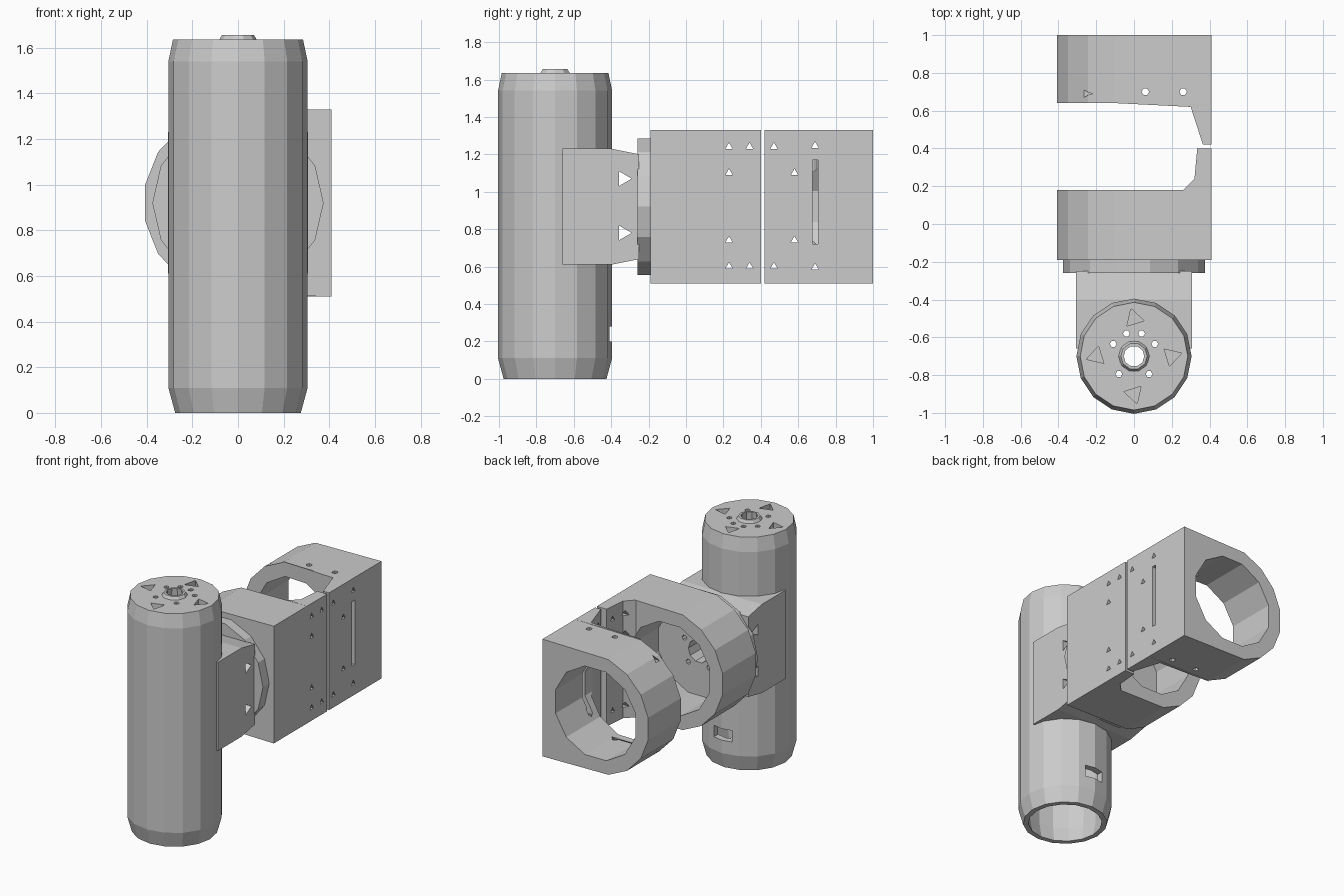
import bpy, bmesh
from math import sin, cos, pi, radians

if "Cube" in bpy.data.objects:
    bpy.data.objects.remove(bpy.data.objects["Cube"])

TUBE_Y = -0.70      # centre of the upright tube
ZC = 0.92           # height of the sideways axis


def make(name, bm):
    bmesh.ops.recalc_face_normals(bm, faces=bm.faces)
    me = bpy.data.meshes.new(name)
    bm.to_mesh(me)
    bm.free()
    ob = bpy.data.objects.new(name, me)
    bpy.context.collection.objects.link(ob)
    return ob


def prism(name, pts, axis, a, b):
    """Extrude a 2D outline along an axis from a to b."""
    put = {'x': lambda u, v, t: (t, u, v),
           'y': lambda u, v, t: (u, t, v),
           'z': lambda u, v, t: (u, v, t)}[axis]
    bm = bmesh.new()
    lo = [bm.verts.new(put(u, v, a)) for u, v in pts]
    hi = [bm.verts.new(put(u, v, b)) for u, v in pts]
    bm.faces.new(lo)
    bm.faces.new(hi)
    n = len(pts)
    for i in range(n):
        j = (i + 1) % n
        bm.faces.new((lo[i], lo[j], hi[j], hi[i]))
    return make(name, bm)


def circle(r, n, u=0.0, v=0.0, turn=0.0):
    return [(u + r * cos(turn + 2 * pi * i / n), v + r * sin(turn + 2 * pi * i / n)) for i in range(n)]


def rect(u0, u1, v0, v1):
    return [(u0, v0), (u1, v0), (u1, v1), (u0, v1)]


def lathe(name, profile, n, y):
    """Revolve a closed (radius, z) profile about a vertical axis."""
    bm = bmesh.new()
    rings = [[bm.verts.new((r * cos(2 * pi * i / n), y + r * sin(2 * pi * i / n), z))
              for i in range(n)] for r, z in profile]
    for k in range(len(rings)):
        p, q = rings[k], rings[(k + 1) % len(rings)]
        for i in range(n):
            j = (i + 1) % n
            bm.faces.new((p[i], p[j], q[j], q[i]))
    return make(name, bm)


def cut(ob, pts, axis, a, b):
    tool = prism("cutter", pts, axis, a, b)
    tool.hide_render = True
    mod = ob.modifiers.new("cut", 'BOOLEAN')
    mod.operation = 'DIFFERENCE'
    mod.solver = 'EXACT'
    mod.object = tool
    bpy.context.view_layer.objects.active = ob
    bpy.ops.object.modifier_apply(modifier=mod.name)
    bpy.data.objects.remove(tool, do_unlink=True)


# Upright hollow tube, open below and capped above
tube = lathe("upright_tube", [(0.24, 0.0), (0.275, 0.0), (0.305, 0.11), (0.305, 1.54),
                              (0.285, 1.635), (0.08, 1.635), (0.08, 1.56), (0.26, 1.56),
                              (0.26, 0.11)], 16, TUBE_Y)
# small bolt holes in the cap
bolts = [(s * x, y) for s in (-1, 1) for x, y in ((0.11, 0.065), (0.04, 0.12), (0.08, -0.095))]
for x, y in bolts:
    cut(tube, circle(0.018, 6, x, TUBE_Y + y), 'z', 1.5, 1.7)
# four screw pockets in the cap
for k in range(4):
    a = k * pi / 2
    cut(tube, circle(0.055, 3, 0.20 * cos(a), TUBE_Y + 0.20 * sin(a), a + 0.3), 'z', 1.585, 1.7)
# cable slot low on the back
cut(tube, rect(-0.07, 0.07, 0.2, 0.28), 'y', -0.5, -0.3)

# Raised ring on the cap
lathe("cap_ring", [(0.085, 1.63), (0.07, 1.655), (0.055, 1.655), (0.06, 1.58), (0.085, 1.58)], 10, TUBE_Y)

# Hollow square neck, shaped to fit the tube
neck = prism("neck", [(-0.66, 0.61), (-0.40, 0.61), (-0.25, 0.64), (-0.25, 1.20),
                      (-0.40, 1.23), (-0.66, 1.23)], 'x', -0.307, 0.307)
cut(neck, circle(0.285, 16, 0, TUBE_Y), 'z', 0.3, 1.5)
cut(neck, rect(-0.24, 0.24, 0.69, 1.15), 'y', -0.6, -0.2)
for z in (0.78, 1.07):
    cut(neck, circle(0.045, 3, -0.335, z), 'x', -0.5, 0.5)

# Round flange between neck and front clamp
flange = prism("flange", circle(0.375, 14, 0, ZC), 'y', -0.26, -0.18)

# Two clamp blocks: square on the right, rounded on the left
outline = [(0.41, ZC - 0.41), (0.41, ZC + 0.41)]
outline += [(0.415 * cos(radians(104 + 152 * i / 7)), ZC + 0.415 * sin(radians(104 + 152 * i / 7)))
            for i in range(8)]
front_clamp = prism("front_clamp", outline, 'y', -0.19, 0.18)
rear_clamp = prism("rear_clamp", outline, 'y', 0.64, 1.0)

# Joining plates on the right side
front_plate = prism("front_plate", [(0.41, 0.18), (0.41, 0.40), (0.335, 0.40), (0.32, 0.24),
                                    (0.26, 0.18)], 'z', ZC - 0.41, ZC + 0.41)
rear_plate = prism("rear_plate", [(0.41, 0.64), (0.41, 0.42), (0.365, 0.42), (0.30, 0.62),
                                  (-0.1, 0.64)], 'z', ZC - 0.41, ZC + 0.41)

# Bores through the clamps
bore = circle(0.32, 12, 0, ZC, pi / 12)
cut(front_clamp, bore, 'y', -0.14, 0.3)
cut(front_plate, bore, 'y', 0.1, 0.5)
cut(rear_clamp, bore, 'y', 0.5, 1.1)
cut(rear_plate, bore, 'y', 0.3, 0.7)

# Centre and bolt holes in the flange and clamp floor
for ob in (flange, front_clamp):
    cut(ob, circle(0.08, 10, 0, ZC), 'y', -0.3, -0.1)
    for x, z in bolts:
        cut(ob, circle(0.018, 6, x, ZC + z), 'y', -0.3, -0.1)

# Plate screw holes, mirrored above and below the axis
for s in (-1, 1):
    for ob, y, dz in ((front_plate, 0.23, 0.32), (front_plate, 0.34, 0.32), (front_plate, 0.23, 0.18),
                      (rear_plate, 0.47, 0.32), (rear_plate, 0.58, 0.18), (rear_clamp, 0.69, 0.325)):
        cut(ob, circle(0.023, 3, y, ZC + s * dz, pi / 2), 'x', -0.5, 0.5)
# long slot in the side of the rear clamp
cut(rear_clamp, rect(0.675, 0.705, 0.72, 1.17), 'x', 0.25, 0.5)
# vertical screw holes through the rear clamp
for x in (0.06, 0.26):
    cut(rear_clamp, circle(0.02, 6, x, 0.70), 'z', 0.4, 1.45)
